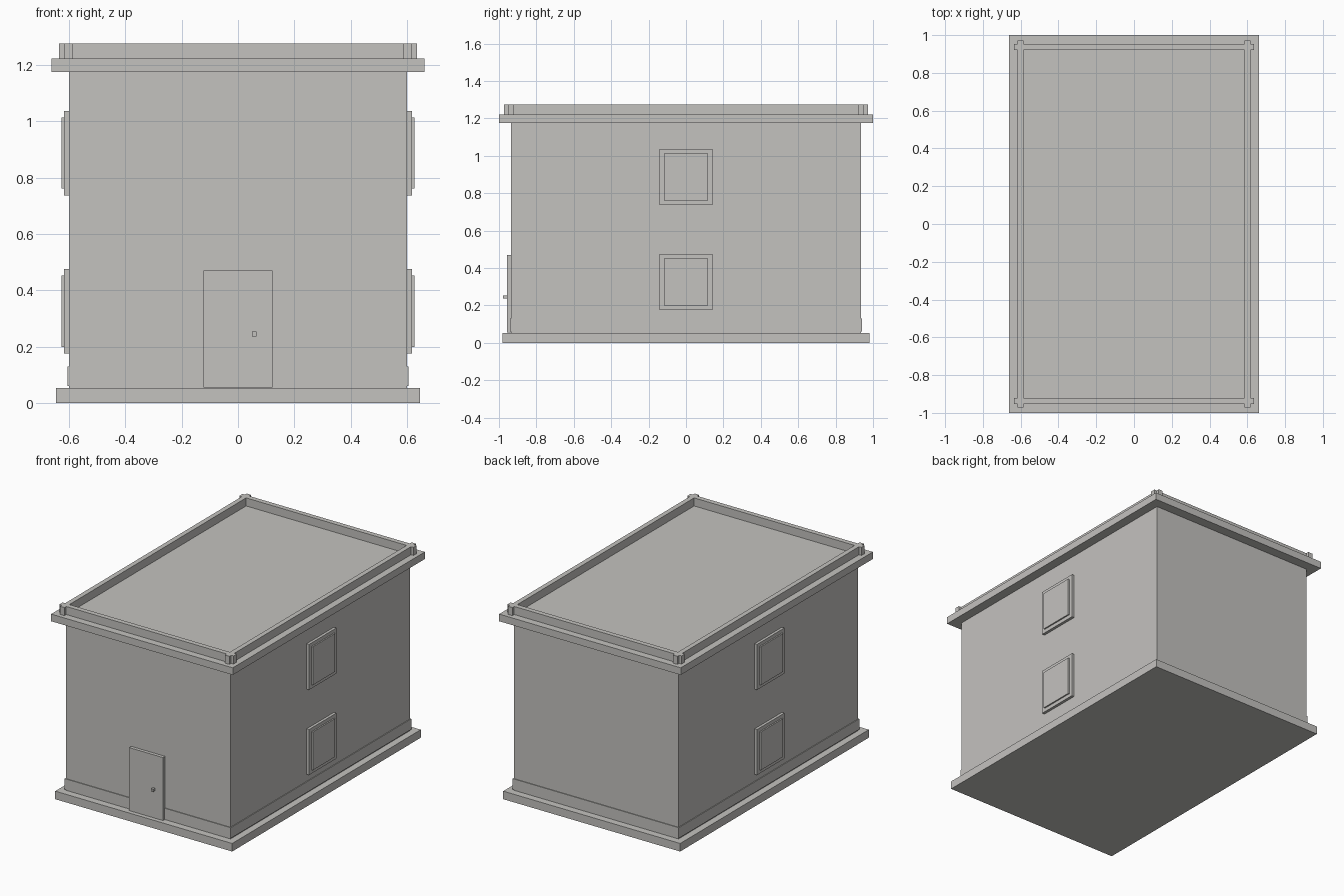
import bpy
import bmesh
from mathutils import Vector

cube = bpy.data.objects.get("Cube")
if cube:
    bpy.data.objects.remove(cube, do_unlink=True)

# Single plain material
plaster = bpy.data.materials.new("warm_grey_plaster")
plaster.use_nodes = True
colour = (0.55, 0.54, 0.52, 1)
plaster.diffuse_color = colour
plaster.node_tree.nodes["Principled BSDF"].inputs["Base Color"].default_value = colour


def box(name, low, high):
    """Axis-aligned box between two corners."""
    low, high = Vector(low), Vector(high)
    bm = bmesh.new()
    bmesh.ops.create_cube(bm, size=1)
    bmesh.ops.scale(bm, vec=high - low, verts=bm.verts)
    bmesh.ops.translate(bm, vec=(low + high) / 2, verts=bm.verts)
    mesh = bpy.data.meshes.new(name)
    bm.to_mesh(mesh)
    bm.free()
    mesh.materials.append(plaster)
    obj = bpy.data.objects.new(name, mesh)
    bpy.context.collection.objects.link(obj)
    return obj


def slab(name, half_x, half_y, bottom, top):
    """Box centred on the vertical axis."""
    return box(name, (-half_x, -half_y, bottom), (half_x, half_y, top))


# Main masses
slab("foundation", 0.645, 0.982, 0, 0.053)
slab("walls", 0.6, 0.935, 0.053, 1.175)
slab("skirting", 0.605, 0.94, 0.06, 0.13)
slab("roof_slab", 0.662, 1, 1.175, 1.222)

# Parapet rails, overshooting each other at the corners
for side, s in (("left", 1), ("right", -1)):
    x1, x2 = sorted((s * 0.585, s * 0.617))
    box(f"{side}_parapet", (x1, -0.972, 1.222), (x2, 0.972, 1.275))
for side, s in (("back", 1), ("front", -1)):
    y1, y2 = sorted((s * 0.92, s * 0.953))
    box(f"{side}_parapet", (-0.635, y1, 1.222), (0.635, y2, 1.275))

# Windows: frame with a raised pane, two storeys on each side
for side, s in (("left", 1), ("right", -1)):
    for storey, z in (("lower", 0.326), ("upper", 0.887)):
        for part, depth, w, h in (("frame", 0.618, 0.142, 0.15),
                                  ("pane", 0.627, 0.117, 0.126)):
            x1, x2 = sorted((s * 0.59, s * depth))
            box(f"{side}_{storey}_window_{part}", (x1, -w, z - h), (x2, w, z + h))

# Front door and handle
box("door", (-0.123, -0.957, 0.055), (0.123, -0.93, 0.47))
box("door_handle", (0.05, -0.978, 0.236), (0.065, -0.955, 0.254))
